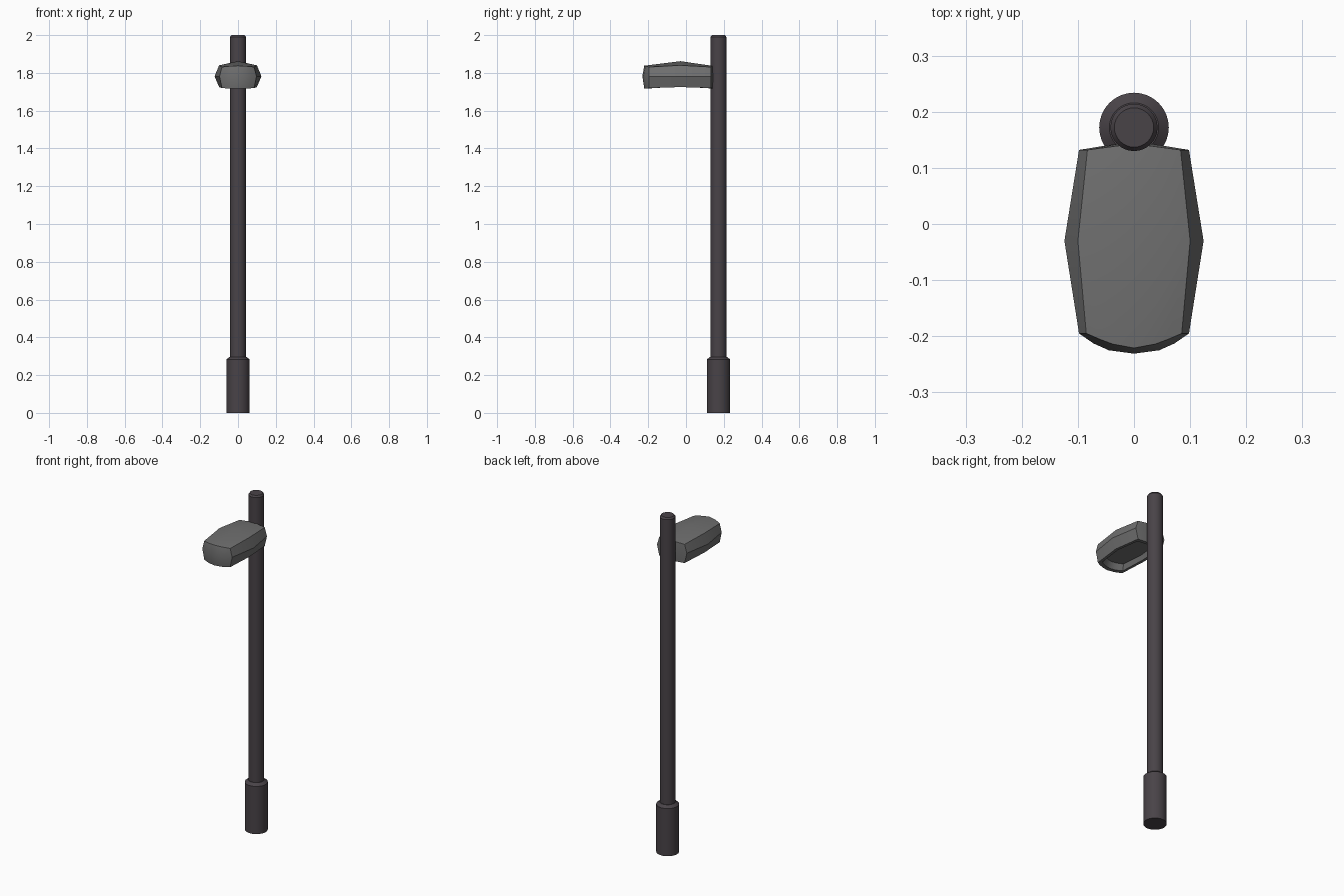
import bpy, bmesh, math

cube = bpy.data.objects.get("Cube")
if cube:
    bpy.data.objects.remove(cube, do_unlink=True)


def material(name, rgb):
    mat = bpy.data.materials.new(name)
    mat.use_nodes = True
    mat.diffuse_color = (*rgb, 1)
    mat.node_tree.nodes["Principled BSDF"].inputs["Base Color"].default_value = (*rgb, 1)
    return mat


def finish(name, bm, mat, angle):
    bmesh.ops.recalc_face_normals(bm, faces=bm.faces)
    mesh = bpy.data.meshes.new(name)
    bm.to_mesh(mesh)
    bm.free()
    mesh.materials.append(mat)
    obj = bpy.data.objects.new(name, mesh)
    bpy.context.collection.objects.link(obj)
    bpy.ops.object.select_all(action='DESELECT')
    obj.select_set(True)
    bpy.context.view_layer.objects.active = obj
    bpy.ops.object.shade_smooth_by_angle(angle=math.radians(angle))
    return obj


def bridge(bm, a, b):
    n = len(a)
    for i in range(n):
        bm.faces.new((a[i], a[(i + 1) % n], b[(i + 1) % n], b[i]))


def turned(name, profile, mat, y, sides=32):
    """Closed solid turned around a vertical axis from (radius, z) points."""
    bm = bmesh.new()
    rings = []
    for r, z in profile:
        turns = [2 * math.pi * i / sides for i in range(sides)]
        rings.append([bm.verts.new((r * math.cos(t), y + r * math.sin(t), z)) for t in turns])
    for a, b in zip(rings, rings[1:]):
        bridge(bm, a, b)
    bm.faces.new(rings[0])
    bm.faces.new(rings[-1])
    return finish(name, bm, mat, 30)


pole_paint = material("dark pole paint", (0.066, 0.056, 0.064))
head_paint = material("grey lamp housing", (0.16, 0.16, 0.16))

# Pole and its wider foot
POLE_Y = 0.172
turned("pole", [(0.042, 0.2), (0.042, 1.99), (0.035, 2.0)], pole_paint, POLE_Y)
turned("pole_base", [(0.062, 0), (0.062, 0.283), (0.044, 0.297)], pole_paint, POLE_Y)


# Lamp head: stacked rings around a plan outline, crowned on top, hollow below
def ring(bm, half):
    """Close a half outline, given from back centre to front centre, across x."""
    points = half + [(-x, y, z) for x, y, z in half[-2:0:-1]]
    return [bm.verts.new(p) for p in points]


middle = [(0, 0.148), (0.098, 0.132), (0.124, -0.03), (0.098, -0.195),
          (0.072, -0.213), (0.045, -0.225), (0, -0.231)]
upper = [(0, 0.143), (0.083, 0.132), (0.1, -0.03), (0.085, -0.195),
         (0.062, -0.205), (0.038, -0.214), (0, -0.221)]
top_z = [1.837, 1.831, 1.84, 1.831, 1.834, 1.836, 1.838]
low_z = [1.718, 1.72, 1.725, 1.72, 1.718, 1.718, 1.718]
CENTRE_Y = -0.03


def shrunk(outline, sx, sy):
    return [(x * sx, CENTRE_Y + (y - CENTRE_Y) * sy) for x, y in outline]


bm = bmesh.new()
top = ring(bm, [(x, y, z) for (x, y), z in zip(upper, top_z)])
mid = ring(bm, [(x, y, 1.782) for x, y in middle])
low = ring(bm, [(x, y, z) for (x, y), z in zip(upper, low_z)])
lip = ring(bm, [(x, y, z) for (x, y), z in zip(shrunk(upper, 0.84, 0.88), low_z)])
recess = ring(bm, [(x, y, 1.752) for x, y in shrunk(upper, 0.74, 0.8)])
for a, b in ((top, mid), (mid, low), (low, lip), (lip, recess)):
    bridge(bm, a, b)
bm.faces.new(recess)

# Crowned roof meeting at a raised point
crown = bm.verts.new((0, CENTRE_Y, 1.862))
bm.faces.new((top[0], top[1], top[2], crown))
bm.faces.new((top[0], crown, top[-2], top[-1]))
bm.faces.new([crown] + top[2:7])
bm.faces.new([crown] + top[6:-1])
finish("lamp_head", bm, head_paint, 30)
